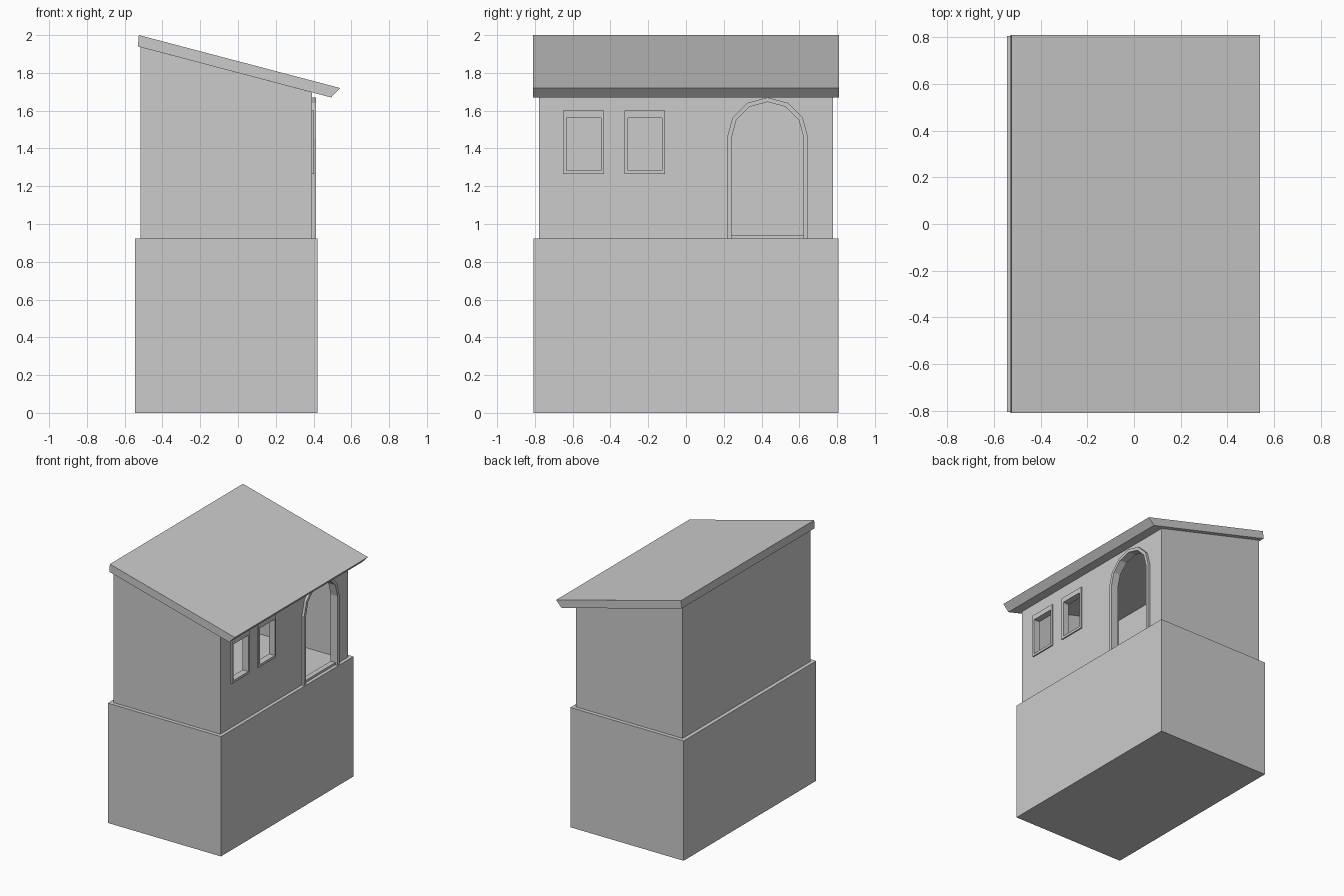
import bpy, bmesh, math

if "Cube" in bpy.data.objects:
    bpy.data.objects.remove(bpy.data.objects["Cube"])


def finish(name, bm):
    bmesh.ops.recalc_face_normals(bm, faces=bm.faces)
    mesh = bpy.data.meshes.new(name)
    bm.to_mesh(mesh)
    bm.free()
    ob = bpy.data.objects.new(name, mesh)
    bpy.context.collection.objects.link(ob)
    return ob


def prism(name, profile, lo, hi, axis):
    """Extrude an xz profile along y, or a yz profile along x."""
    bm = bmesh.new()
    place = (lambda p, d: (p[0], d, p[1])) if axis == 'Y' else (lambda p, d: (d, p[0], p[1]))
    a, b = ([bm.verts.new(place(p, d)) for p in profile] for d in (lo, hi))
    bm.faces.new(a)
    bm.faces.new(b[::-1])
    n = len(profile)
    for i in range(n):
        j = (i + 1) % n
        bm.faces.new((a[i], a[j], b[j], b[i]))
    return finish(name, bm)


def frame(name, outer, inner, x0, x1):
    """Trim ring between two matching yz outlines."""
    bm = bmesh.new()
    rings = [[bm.verts.new((x, *p)) for p in loop]
             for loop, x in ((outer, x0), (outer, x1), (inner, x1), (inner, x0))]
    n = len(outer)
    for k in range(4):
        r, s = rings[k], rings[(k + 1) % 4]
        for i in range(n):
            j = (i + 1) % n
            bm.faces.new((r[i], r[j], s[j], s[i]))
    return finish(name, bm)


def rect(a0, a1, b0, b1):
    return [(a0, b0), (a1, b0), (a1, b1), (a0, b1)]


def arch(yc, r, spring, bottom):
    pts = [(yc - r, bottom), (yc + r, bottom)]
    return pts + [(yc + r * math.cos(math.radians(t)), spring + r * math.sin(math.radians(t)))
                  for t in range(0, 181, 30)]


def cut(target, cutter):
    mod = target.modifiers.new("cut", 'BOOLEAN')
    mod.object = cutter
    mod.solver = 'EXACT'
    bpy.context.view_layer.objects.active = target
    bpy.ops.object.modifier_apply(modifier=mod.name)
    bpy.data.objects.remove(cutter)


def under(x):
    """Height of the roof underside."""
    return 1.94 - 0.264 * (x + 0.53)


# Plinth and sloping roof slab
prism("base", rect(-0.545, 0.42, 0, 0.923), -0.807, 0.807, 'Y')
prism("roof", [(-0.53, 1.94), (0.493, 1.67), (0.54, 1.72), (-0.525, 2.0)], -0.81, 0.81, 'Y')

# Hollow upper room
XB, XF, T = -0.515, 0.393, 0.04
walls = prism("walls", [(XB, 0.92), (XF, 0.92), (XF, under(XF)), (XB, under(XB))],
              -0.777, 0.777, 'Y')
cut(walls, prism("room_cutter", rect(XB + T, XF - T, 0.8, 2.2), -0.777 + T, 0.777 - T, 'Y'))

# Windows: opening plus raised trim
for i, (y0, y1) in enumerate(((-0.65, -0.433), (-0.325, -0.11))):
    outer = rect(y0, y1, 1.265, 1.602)
    inner = rect(y0 + 0.018, y1 - 0.016, 1.283, 1.562)
    cut(walls, prism("window_cutter", rect(y0 + 0.01, y1 - 0.01, 1.275, 1.58), 0.3, 0.5, 'X'))
    frame(f"window_frame_{i + 1}", outer, inner, XF - T, 0.403)

# Arched doorway: opening, trim and threshold
cut(walls, prism("door_cutter", arch(0.432, 0.2, 1.455, 0.85), 0.3, 0.5, 'X'))
frame("door_frame", arch(0.432, 0.215, 1.455, 0.915), arch(0.432, 0.191, 1.455, 0.918),
      XF - T, 0.412)
prism("threshold", rect(0.241, 0.623, 0.915, 0.94), XF - T, XF, 'X')
